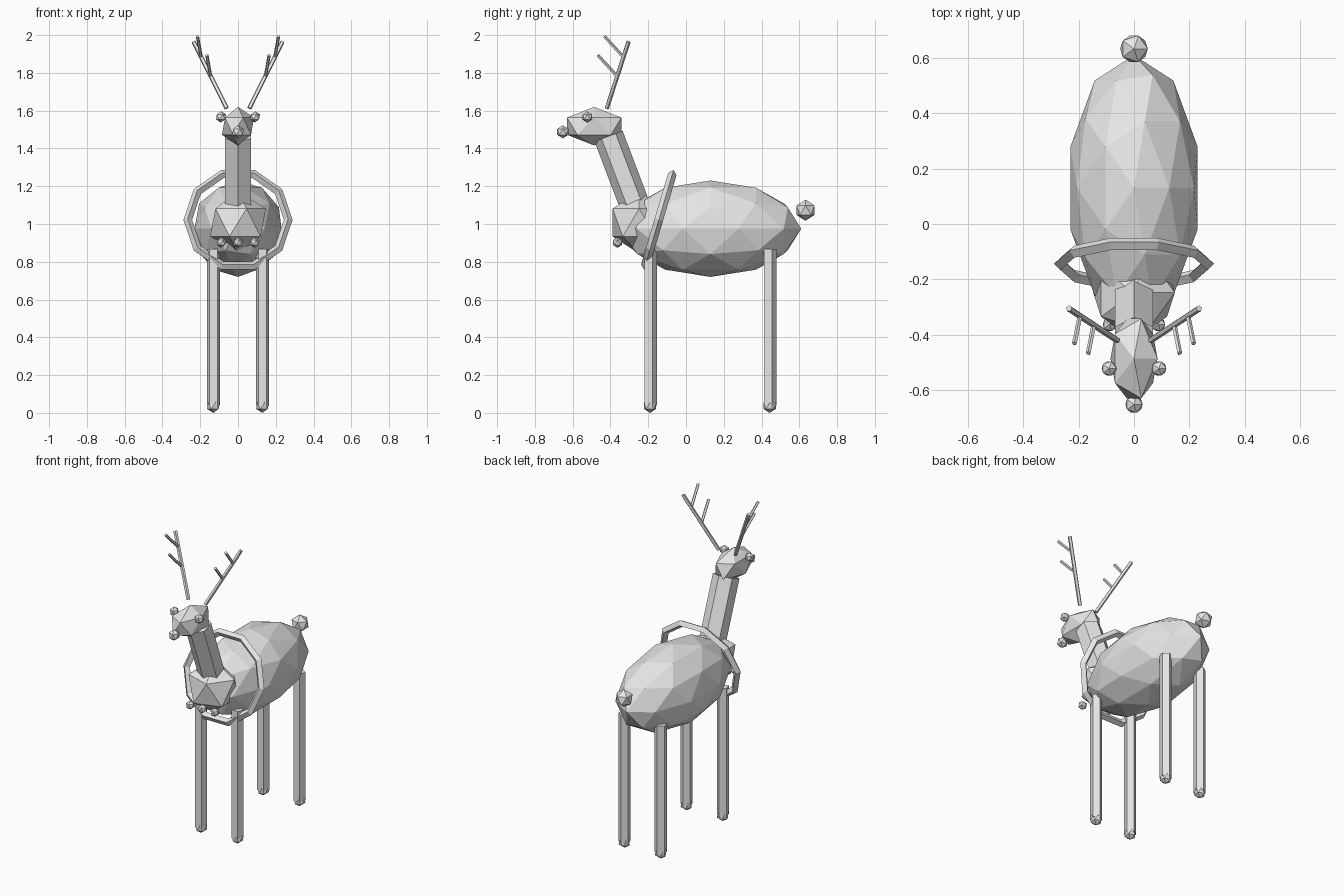
import bpy
from math import radians
from mathutils import Vector

cube = bpy.data.objects.get("Cube")
if cube:
    bpy.data.objects.remove(cube, do_unlink=True)

grey = bpy.data.materials.new("plain_grey")
grey.use_nodes = True
COLOUR = (0.8, 0.8, 0.8, 1)
grey.diffuse_color = COLOUR
grey.node_tree.nodes["Principled BSDF"].inputs["Base Color"].default_value = COLOUR


def finish(name):
    ob = bpy.context.object
    ob.name = name
    ob.data.materials.append(grey)
    return ob


def ball(name, centre, radii, detail=1):
    """Faceted ball, stretched when three radii are given."""
    bpy.ops.mesh.primitive_ico_sphere_add(subdivisions=detail, radius=1, location=centre)
    ob = finish(name)
    ob.scale = radii if isinstance(radii, tuple) else (radii,) * 3
    return ob


def rod(name, start, end, radius, sides):
    """Straight prism between two points."""
    a, b = Vector(start), Vector(end)
    bpy.ops.mesh.primitive_cylinder_add(vertices=sides, radius=radius,
                                        depth=(b - a).length, location=(a + b) / 2)
    ob = finish(name)
    ob.rotation_mode = 'QUATERNION'
    ob.rotation_quaternion = Vector((0, 0, 1)).rotation_difference(b - a)
    return ob


# Trunk, chest, neck and head
ball("body", (0, 0.13, 0.975), (0.242, 0.48, 0.255), 2)
ball("chest", (0, -0.248, 1.008), 0.165)
rod("neck", (0, -0.26, 1.07), (0, -0.41, 1.465), 0.0795, 6)
ball("head", (0, -0.486, 1.518), (0.095, 0.169, 0.102))
ball("nose", (0, -0.652, 1.488), 0.035)
ball("tail", (0, 0.633, 1.073), 0.056)

# Tilted collar ring
bpy.ops.mesh.primitive_torus_add(major_segments=10, minor_segments=4, major_radius=0.266,
                                 minor_radius=0.023, location=(0, -0.144, 1.022),
                                 rotation=(radians(90 - 16.5), 0, 0))
finish("collar_ring")

# Row of beads under the chest
for side, x in (("right", -0.088), ("middle", 0), ("left", 0.088)):
    ball(f"bead_{side}", (x, -0.363, 0.902), 0.028)

# Mirrored parts
for side, s in (("left", 1), ("right", -1)):
    ball(f"eye_{side}", (s * 0.09, -0.522, 1.567), 0.03)
    for place, y in (("front", -0.19), ("back", 0.443)):
        rod(f"{place}_leg_{side}", (s * 0.13, y, 0.04), (s * 0.13, y, 0.868), 0.037, 5)
        ball(f"{place}_hoof_{side}", (s * 0.13, y, 0.038), 0.038)
    # Antler beam with two forward tines
    rod(f"antler_{side}", (s * 0.06, -0.42, 1.613), (s * 0.235, -0.305, 1.965), 0.012, 5)
    rod(f"lower_tine_{side}", (s * 0.145, -0.365, 1.782), (s * 0.165, -0.467, 1.893), 0.009, 5)
    rod(f"upper_tine_{side}", (s * 0.195, -0.333, 1.885), (s * 0.215, -0.432, 1.993), 0.009, 5)
